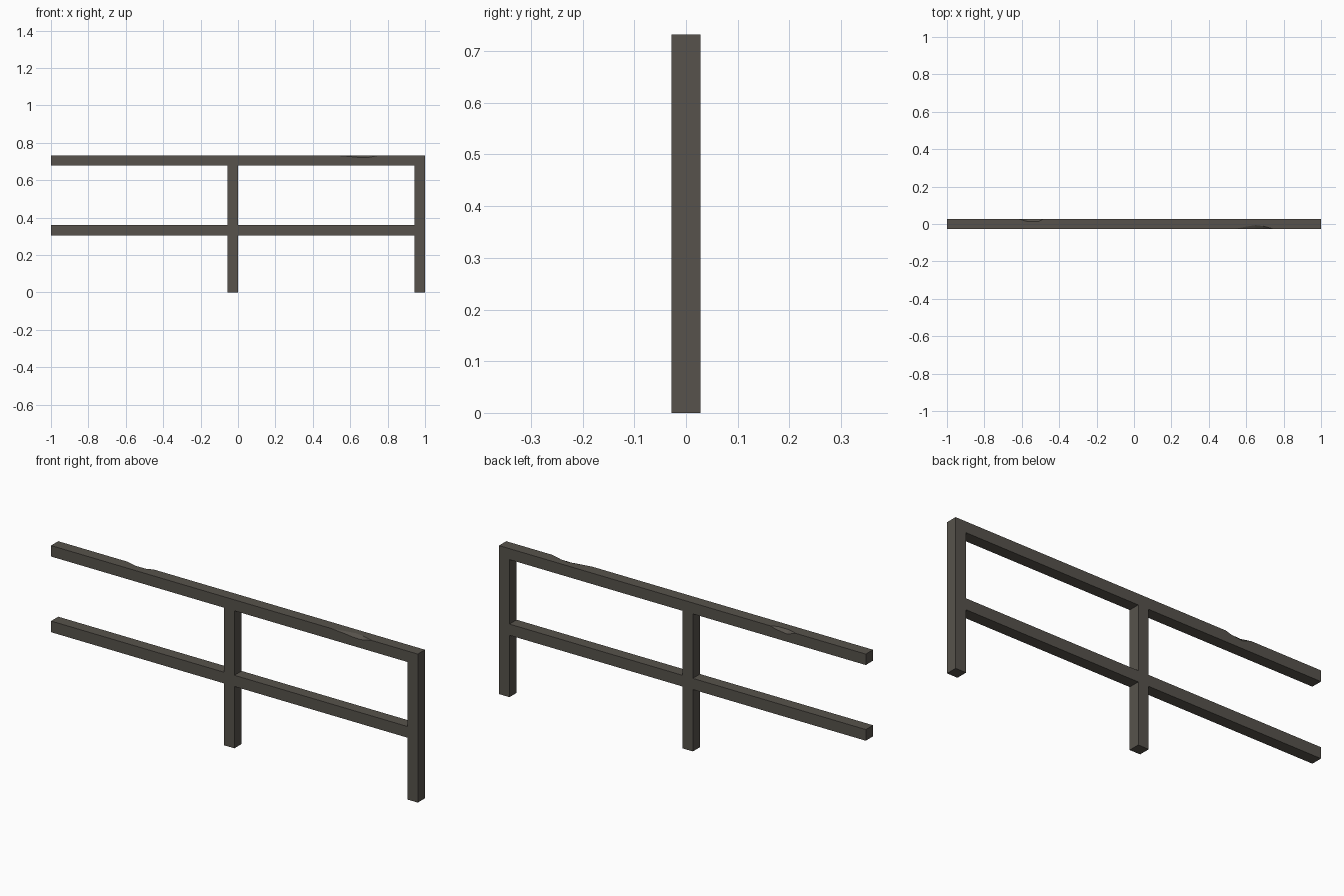
import bpy, bmesh

if "Cube" in bpy.data.objects:
    bpy.data.objects.remove(bpy.data.objects["Cube"])

H = 0.028                      # half thickness of every timber
TOP, TOP_UNDER = 0.732, 0.678  # top rail heights
LOW_TOP, LOW_UNDER = 0.36, 0.305

timber = bpy.data.materials.new("dark weathered timber")
timber.diffuse_color = (0.095, 0.086, 0.072, 1)
timber.use_nodes = True
timber.node_tree.nodes["Principled BSDF"].inputs["Base Color"].default_value = timber.diffuse_color


def finish(name, bm):
    bmesh.ops.remove_doubles(bm, verts=bm.verts, dist=1e-5)
    bmesh.ops.recalc_face_normals(bm, faces=bm.faces)
    mesh = bpy.data.meshes.new(name)
    bm.to_mesh(mesh)
    bm.free()
    mesh.materials.append(timber)
    bpy.context.collection.objects.link(bpy.data.objects.new(name, mesh))


def beam(name, x0, x1, z0, z1):
    bm = bmesh.new()
    bmesh.ops.create_cube(bm, size=1)
    for v in bm.verts:
        v.co.x = (x0 + x1) / 2 + v.co.x * (x1 - x0)
        v.co.y *= 2 * H
        v.co.z = (z0 + z1) / 2 + v.co.z * (z1 - z0)
    finish(name, bm)


def worn_rail(name, stations):
    """Loft a square section whose top edges are chipped at given stations:
    (x, front inset, front drop, back inset, back drop)."""
    bm = bmesh.new()
    rings = []
    for x, fi, fd, bi, bd in stations:
        section = [(-H, TOP_UNDER), (-H, TOP - fd), (-H + fi, TOP),
                   (H - bi, TOP), (H, TOP - bd), (H, TOP_UNDER)]
        rings.append([bm.verts.new((x, y, z)) for y, z in section])
    for a, b in zip(rings, rings[1:]):
        for i in range(6):
            j = (i + 1) % 6
            bm.faces.new((a[i], a[j], b[j], b[i]))
    bm.faces.new(rings[0])
    bm.faces.new(rings[-1])
    finish(name, bm)


# Top rail with a chip on the back edge and a longer one on the front edge
worn_rail("top_rail", [
    (-1.0, 0, 0, 0, 0),
    (-0.62, 0, 0, 0, 0),
    (-0.57, 0, 0, 0.015, 0.016),
    (-0.51, 0, 0, 0.014, 0.009),
    (-0.48, 0, 0, 0, 0),
    (0.53, 0, 0, 0, 0),
    (0.60, 0.014, 0.006, 0, 0),
    (0.65, 0.022, 0.011, 0, 0),
    (0.69, 0.017, 0.012, 0, 0),
    (0.75, 0, 0, 0, 0),
    (0.943, 0, 0, 0, 0),
])

# Lower rail
beam("lower_rail", -1.0, 0.943, LOW_UNDER, LOW_TOP)

# End post, flush with the top rail
beam("end_post", 0.943, 1.0, 0, TOP)

# Middle post, butted against the rails
beam("middle_post_lower", -0.057, 0, 0, LOW_UNDER)
beam("middle_post_upper", -0.057, 0, LOW_TOP, TOP_UNDER)
